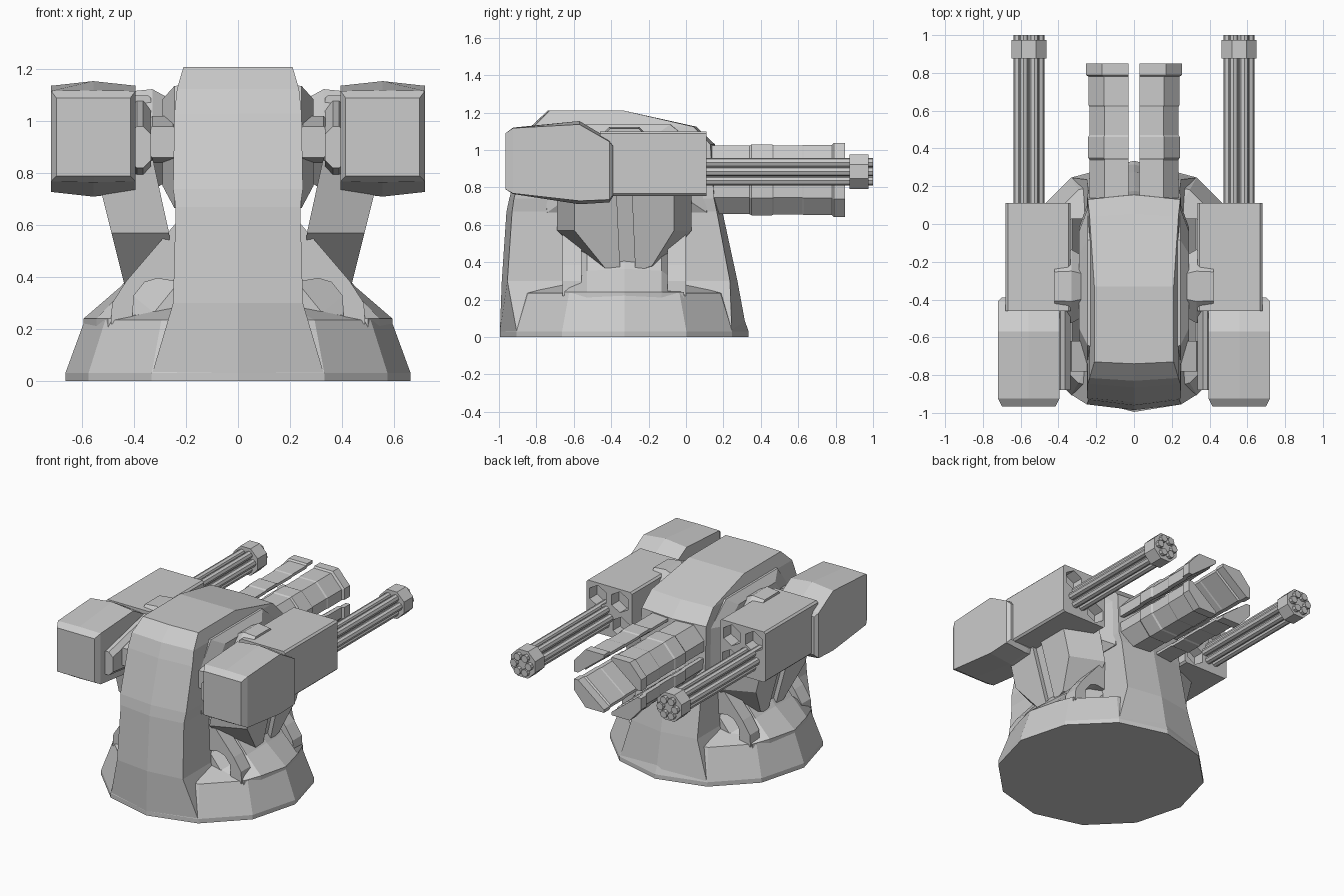
import bpy, bmesh
from math import pi, sin, cos

if "Cube" in bpy.data.objects:
    bpy.data.objects.remove(bpy.data.objects["Cube"])

CY = -0.33  # y of the turret axis


def loft(name, rings, mirror=False):
    """Skin a list of equal-length point rings and cap both ends."""
    bm = bmesh.new()
    rows = [[bm.verts.new(p) for p in r] for r in rings]
    n = len(rows[0])
    for a, b in zip(rows, rows[1:]):
        for i in range(n):
            j = (i + 1) % n
            bm.faces.new((a[i], a[j], b[j], b[i]))
    bm.faces.new(rows[0])
    bm.faces.new(rows[-1])
    bmesh.ops.recalc_face_normals(bm, faces=bm.faces)
    me = bpy.data.meshes.new(name)
    bm.to_mesh(me)
    bm.free()
    ob = bpy.data.objects.new(name, me)
    bpy.context.collection.objects.link(ob)
    if mirror:
        ob.modifiers.new("Mirror", 'MIRROR')
    return ob


def cyl_y(name, x, z, r, y0, y1, n, mirror=True, turn=0.0):
    ring = [(x + r * cos(turn + 2 * pi * i / n), z + r * sin(turn + 2 * pi * i / n)) for i in range(n)]
    return loft(name, [[(px, y, pz) for px, pz in ring] for y in (y0, y1)], mirror)


def prism_y(name, pts, y0, y1):
    return loft(name, [[(x, y, z) for x, z in pts] for y in (y0, y1)], True)


# Twelve-sided base skirt
def ring12(r, z):
    return [(r * cos(pi * i / 6), CY + r * sin(pi * i / 6), z) for i in range(12)]


loft("base_skirt", [ring12(r, z) for r, z in
                    ((0.665, 0), (0.665, 0.03), (0.59, 0.235), (0.27, 0.32))])

# Central armoured spine: z, half width, back corner/centre y, front corner/centre y
spine = [(0.005, 0.33, -0.905, -0.99, 0.245, 0.325), (0.03, 0.33, -0.905, -0.995, 0.245, 0.325),
         (0.3, 0.25, -0.955, -0.985, 0.235, 0.275), (0.67, 0.24, -0.93, -0.96, 0.165, 0.195),
         (0.74, 0.25, -0.92, -0.945, 0.15, 0.175), (1.03, 0.245, -0.845, -0.865, 0.13, 0.155),
         (1.125, 0.235, -0.815, -0.83, 0.04, 0.055), (1.21, 0.21, -0.73, -0.74, -0.33, -0.33)]
loft("spine", [[(-w, b, z), (0, bc, z), (w, b, z), (w, f, z), (0, fc, z), (-w, f, z)]
               for z, w, b, bc, f, fc in spine])

# Spine side cheeks
loft("side_cheek", [[(x, CY + s * a, 0.96 + (z - 0.96) * s) for a, z in
                     ((-0.42, 0.66), (-0.46, 0.95), (-0.32, 1.14), (0.25, 1.14), (0.42, 1.0), (0.45, 0.66))]
                    for x, s in ((0.2, 1), (0.245, 0.98), (0.29, 0.7))], True)

# Faceted shoulder hub joining spine and pod
loft("shoulder_hub", [[(x, CY + r * cos(pi * (i + .5) / 4), 0.93 + r * sin(pi * (i + .5) / 4))
                       for i in range(8)]
                      for x, r in ((0.2, 0.17), (0.28, 0.18), (0.33, 0.21), (0.42, 0.2))], True)


# Fender bulge on each flank, following the skirt edge
def fender_ring(dy, edge, s):
    return [(0.15, CY + dy, 0.2), (edge, CY + dy, 0.2), (edge, CY + dy, 0.24), (0.45 * s, CY + dy, 0.365 * s),
            (0.34 * s, CY + dy, 0.5 * s), (0.2, CY + dy, 0.6 * s)]


loft("fender", [fender_ring(dy, e, s) for dy, e, s in
                ((-0.32, 0.50, 0.72), (-0.2, 0.545, 0.97), (0, 0.595, 1), (0.2, 0.545, 0.97), (0.32, 0.50, 0.72))],
     True)

# Arched brackets between fender and spine, front and rear
arch = [(0.49, 0.22), (0.485, 0.3), (0.43, 0.385), (0.34, 0.49), (0.22, 0.63),
        (0.22, 0.38), (0.31, 0.395), (0.36, 0.38), (0.40, 0.33), (0.41, 0.22)]
for tag, y in (("rear", -0.66), ("front", -0.1)):
    prism_y("arch_bracket_" + tag, arch, y, y + 0.1)


# Pod support: tapered slabs under each pod, split by a recessed strip
def support(name, pts, inset=0.0):
    inner = [(0.25 + max(0, z - 0.5) * 0.22, y, z) for y, z in pts]
    outer = [(0.435 + (z - 0.36) * 0.25 - inset, CY + (y - CY) * 0.74, z) for y, z in pts]
    loft(name, [inner, outer], True)


support("support_rear", [(-0.69, 0.85), (-0.69, 0.57), (-0.47, 0.37), (-0.36, 0.36), (-0.39, 0.85)])
support("support_front", [(-0.28, 0.85), (-0.25, 0.35), (-0.13, 0.38), (0.03, 0.57), (0.03, 0.85)])
support("support_core", [(-0.42, 0.85), (-0.40, 0.37), (-0.23, 0.37), (-0.23, 0.85)], 0.03)


# Gun pod: front housing
def box_ring(y, x0, x1, z0, z1, c):
    return [(x0 + c, y, z0), (x1 - c, y, z0), (x1, y, z0 + c), (x1, y, z1 - c),
            (x1 - c, y, z1), (x0 + c, y, z1), (x0, y, z1 - c), (x0, y, z0 + c)]


housing = loft("gun_housing", [box_ring(y, 0.335, 0.68, 0.755, 1.10, 0.012) for y in (-0.46, 0.11)])
# Empty hexagonal sockets in the housing face
for k, (x, z) in enumerate(((0.425, 1.012), (0.592, 1.012), (0.415, 0.84))):
    cut = cyl_y("socket_cutter_%d" % k, x, z, 0.072, 0.03, 0.2, 6, False, pi / 6)
    cut.hide_render = True
    cut.hide_set(True)
    mod = housing.modifiers.new("Socket", 'BOOLEAN')
    mod.object = cut
    mod.operation = 'DIFFERENCE'
    mod.solver = 'EXACT'
housing.modifiers.new("Mirror", 'MIRROR')


# Gun pod: bulky rear magazine with slightly ridged top and bottom
def pod_ring(y, x0, x1, z0, z1, d):
    m = (x0 + x1) / 2
    return [(x0, y, z0 + d), (m, y, z0), (x1, y, z0 + d),
            (x1, y, z1 - d), (m, y, z1), (x0, y, z1 - d)]


loft("rear_magazine", [pod_ring(-0.965, 0.415, 0.70, 0.79, 1.09, 0), pod_ring(-0.925, 0.395, 0.72, 0.765, 1.12, 0.003),
                       pod_ring(-0.57, 0.395, 0.72, 0.71, 1.155, 0.018), pod_ring(-0.41, 0.395, 0.72, 0.72, 1.06, 0.015),
                       pod_ring(-0.39, 0.41, 0.70, 0.75, 1.03, 0.01)], True)
loft("magazine_link", [box_ring(-0.88, 0.335, 0.42, 0.82, 0.98, 0.03),
                       box_ring(-0.45, 0.335, 0.42, 0.77, 1.08, 0.03)], True)
loft("magazine_feed", [box_ring(-0.78, 0.22, 0.36, 0.86, 0.98, 0.03),
                       box_ring(-0.62, 0.22, 0.36, 0.84, 1.02, 0.03)], True)

# Rotary barrels: six tubes round a core, with a muzzle collar
GX, GZ = 0.556, 0.885
cyl_y("rotary_core", GX, GZ, 0.045, 0.05, 0.96, 8)
for i in range(6):
    a = pi * i / 3
    cyl_y("rotary_tube_%d" % i, GX + 0.056 * cos(a), GZ + 0.056 * sin(a), 0.025, 0.03, 1.0, 8)
cyl_y("muzzle_collar", GX, GZ, 0.1, 0.875, 0.975, 8, True, pi / 8)

# Central cannon: four chamfered quadrant rails with gaps between
rail = [(0.028, 0.195), (0.165, 0.195), (0.25, 0.10), (0.25, 0.025), (0.22, 0.025), (0.028, 0.175)]
steps = [(0.05, 0.94), (0.34, 0.94), (0.35, 0.97), (0.46, 0.97), (0.47, 0.945),
         (0.62, 0.945), (0.63, 0.965), (0.78, 0.965), (0.79, 1.02), (0.85, 1.02)]
for tag, s in (("upper", 1), ("lower", -1)):
    loft("cannon_rail_" + tag,
         [[(x if x < 0.05 else x * k, y, 0.84 + s * z * k) for x, z in rail] for y, k in steps], True)
